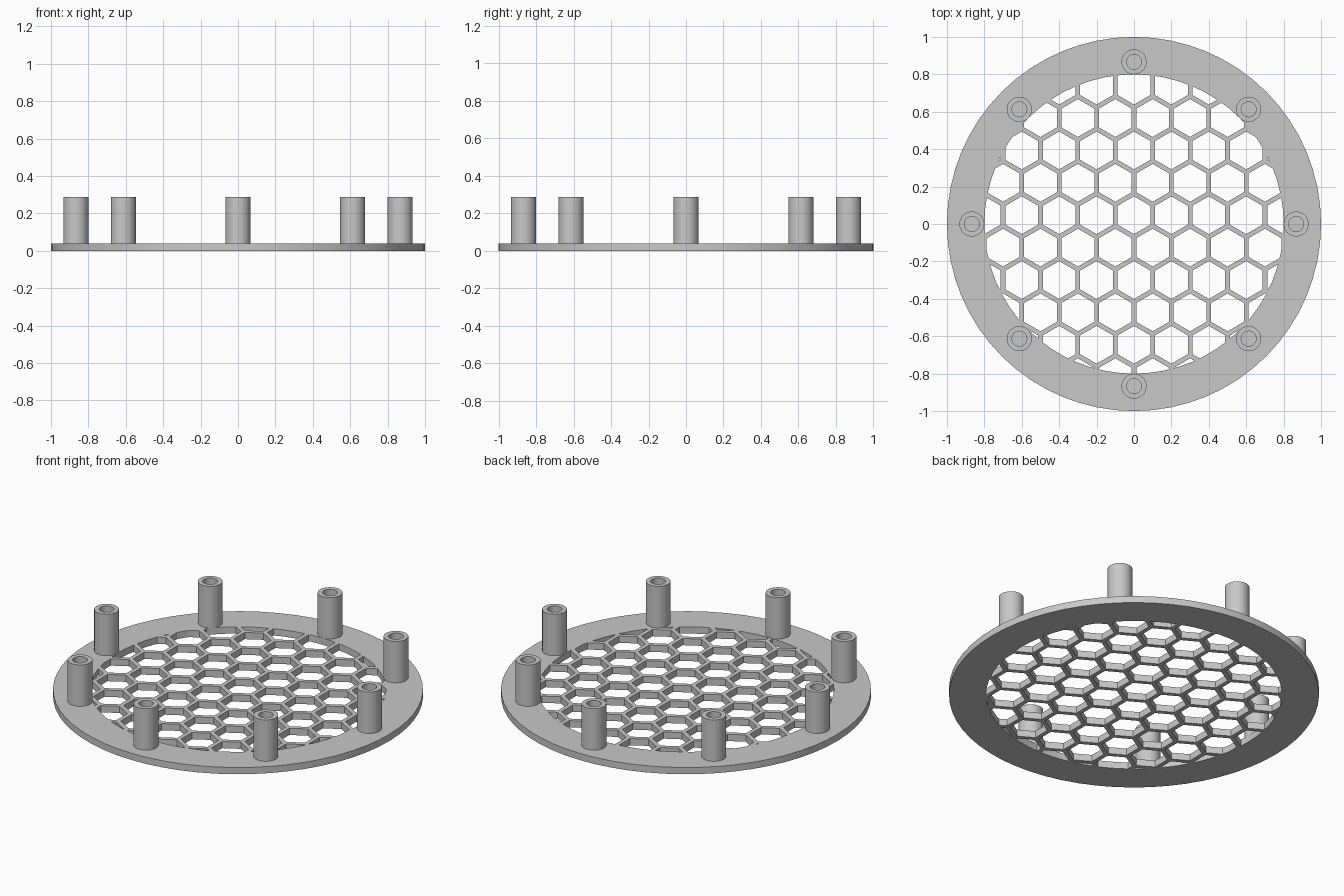
import bpy
import bmesh
import math
from mathutils import Vector

cube = bpy.data.objects.get("Cube")
if cube:
    bpy.data.objects.remove(cube, do_unlink=True)

PLATE_T = 0.04       # plate thickness
OPENING_R = 0.8      # radius of the grille area
SIDES = 64           # sides of the round outlines
PITCH = 0.2          # spacing between hexagon centres
BAR = 0.025          # width of the grille bars
ROW_Y = 0.047        # offset of the middle hexagon row
POST_RING = 0.867    # radius on which the posts stand

grey = bpy.data.materials.new("plain grey")
grey.use_nodes = True
grey.diffuse_color = (0.58, 0.58, 0.58, 1)
grey.node_tree.nodes["Principled BSDF"].inputs["Base Color"].default_value = (0.58, 0.58, 0.58, 1)


def make_object(name, bm):
    bmesh.ops.recalc_face_normals(bm, faces=bm.faces)
    mesh = bpy.data.meshes.new(name)
    bm.to_mesh(mesh)
    bm.free()
    mesh.materials.append(grey)
    obj = bpy.data.objects.new(name, mesh)
    bpy.context.collection.objects.link(obj)
    bpy.ops.object.select_all(action="DESELECT")
    obj.select_set(True)
    bpy.context.view_layer.objects.active = obj
    return obj


def polygon(radius, sides, x=0, y=0):
    """Regular polygon with one corner pointing to +y."""
    turns = [math.tau * i / sides for i in range(sides)]
    return [Vector((x - radius * math.sin(a), y + radius * math.cos(a))) for a in turns]


def clip_to_opening(points):
    """Trim a convex polygon to the round opening, one side at a time."""
    limit = OPENING_R * math.cos(math.pi / SIDES)
    for i in range(SIDES):
        a = math.tau * (i + 0.5) / SIDES
        normal = Vector((math.cos(a), math.sin(a)))
        kept = []
        for p, q in zip(points, points[1:] + points[:1]):
            dp, dq = p.dot(normal) - limit, q.dot(normal) - limit
            if dp <= 0:
                kept.append(p)
            if dp * dq < 0:
                kept.append(p.lerp(q, dp / (dp - dq)))
        points = kept
    return points


def area(points):
    return abs(sum(p.x * q.y - q.x * p.y for p, q in zip(points, points[1:] + points[:1]))) / 2


# Plate outline, and staggered hexagon cells trimmed to the opening
outlines = [polygon(1, SIDES)]
for row in range(-6, 6):
    for col in range(-5, 6):
        x = (col + (row % 2) / 2) * PITCH
        y = ROW_Y + row * PITCH * math.sqrt(3) / 2
        cell = clip_to_opening(polygon((PITCH - BAR) / math.sqrt(3), 6, x, y))
        if area(cell) > 0.00003:
            outlines.append(cell)

# Round plate with the honeycomb grille, filled flat and thickened
bm = bmesh.new()
for outline in outlines:
    verts = [bm.verts.new((p.x, p.y, PLATE_T / 2)) for p in outline]
    for a, b in zip(verts, verts[1:] + verts[:1]):
        bm.edges.new((a, b))
bmesh.ops.triangle_fill(bm, use_beauty=True, edges=bm.edges[:], normal=(0, 0, 1))
plate = make_object("grille_plate", bm)
thicken = plate.modifiers.new("thickness", "SOLIDIFY")
thicken.thickness = PLATE_T
thicken.offset = 0
bpy.ops.object.modifier_apply(modifier=thicken.name)
bpy.ops.object.shade_smooth_by_angle(angle=math.radians(30))

# Eight hollow mounting posts
PROFILE = [(0.067, 0.03), (0.067, 0.287), (0.04, 0.287), (0.04, PLATE_T)]
for i in range(8):
    angle = i * math.pi / 4
    bm = bmesh.new()
    verts = [bm.verts.new((r, 0, z)) for r, z in PROFILE]
    edges = [bm.edges.new(pair) for pair in zip(verts, verts[1:])]
    bmesh.ops.spin(bm, geom=verts + edges, cent=(0, 0, 0), axis=(0, 0, 1),
                   angle=math.tau, steps=32, use_merge=True)
    bmesh.ops.remove_doubles(bm, verts=bm.verts, dist=0.0001)
    post = make_object(f"mounting_post_{i + 1}", bm)
    post.location = (POST_RING * math.cos(angle), POST_RING * math.sin(angle), 0)
    bpy.ops.object.shade_smooth_by_angle(angle=math.radians(30))
